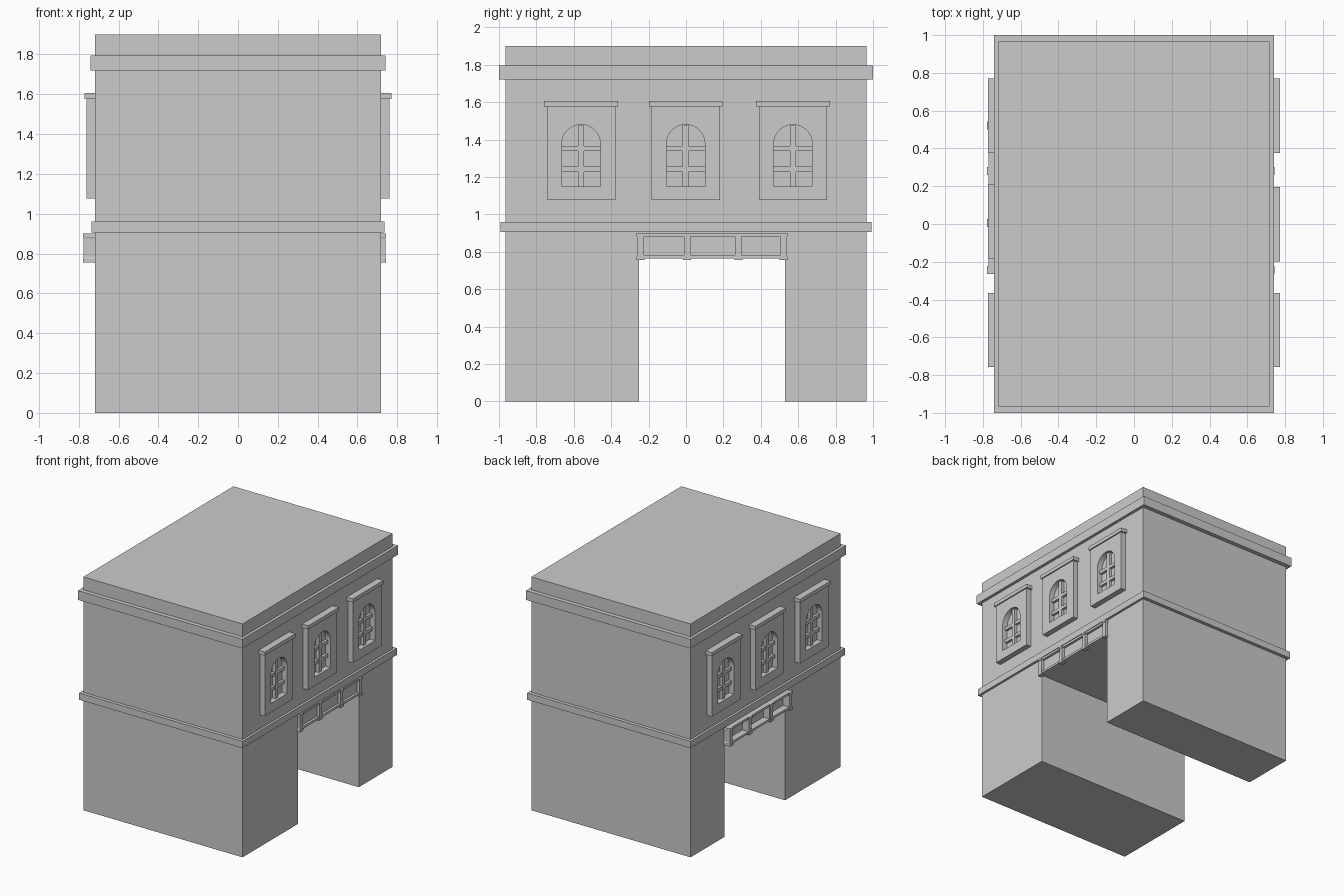
import bpy, bmesh, math

if "Cube" in bpy.data.objects:
    bpy.data.objects.remove(bpy.data.objects["Cube"])


def prism(name, outer, x0, x1, holes=()):
    """Extrude a (y, z) outline, optionally with holes, from x0 to x1."""
    bm = bmesh.new()
    loops = [[bm.verts.new((x0, y, z)) for y, z in pts] for pts in (outer, *holes)]
    if holes:
        edges = [bm.edges.new((l[i - 1], l[i])) for l in loops for i in range(len(l))]
        bmesh.ops.triangle_fill(bm, edges=edges, use_beauty=True)
    else:
        bm.faces.new(loops[0])
    ext = bmesh.ops.extrude_face_region(bm, geom=bm.faces[:], use_keep_orig=True)
    moved = [v for v in ext["geom"] if isinstance(v, bmesh.types.BMVert)]
    bmesh.ops.translate(bm, verts=moved, vec=(x1 - x0, 0, 0))
    bmesh.ops.recalc_face_normals(bm, faces=bm.faces[:])
    mesh = bpy.data.meshes.new(name)
    bm.to_mesh(mesh)
    bm.free()
    ob = bpy.data.objects.new(name, mesh)
    bpy.context.collection.objects.link(ob)
    return ob


def rect(y0, y1, z0, z1):
    return [(y0, z0), (y1, z0), (y1, z1), (y0, z1)]


WX, WY = 0.717, 0.965        # wall half sizes
GATE0, GATE1 = -0.25, 0.53   # passage sides

# main block with the passage cut through
prism("building_body", [(-WY, 0), (GATE0, 0), (GATE0, 0.765), (GATE1, 0.765),
                        (GATE1, 0), (WY, 0), (WY, 1.9), (-WY, 1.9)], -WX, WX)

# bands running around the walls
prism("cornice", rect(-1, 1, 1.72, 1.795), -0.741, 0.741)
prism("belt_course", rect(-0.993, 0.993, 0.905, 0.96), -0.736, 0.736)


def window(side, c, label):
    x = lambda v: side * v
    r, spring = 0.103, 1.377
    arch = [(c - r, 1.15), (c + r, 1.15)]
    arch += [(c + r * math.cos(math.pi * i / 16), spring + r * math.sin(math.pi * i / 16))
             for i in range(17)]
    prism(f"window_surround_{label}", rect(c - 0.183, c + 0.183, 1.077, 1.58),
          x(WX - 0.01), x(0.762), [arch])
    prism(f"window_cap_{label}", rect(c - 0.197, c + 0.197, 1.577, 1.607),
          x(WX - 0.01), x(0.772))
    # glazing bars
    prism(f"window_mullion_{label}", rect(c - 0.016, c + 0.016, 1.15, 1.478),
          x(WX - 0.01), x(0.742))
    for n, z in enumerate((1.227, 1.338)):
        prism(f"window_bar_{label}_{n}", rect(c - r, c + r, z, z + 0.028),
              x(WX - 0.01), x(0.738))


def lintel(side, depth, label):
    # panelled frame over the passage
    holes = [rect(a, b, 0.783, 0.882)
             for a, b in ((-0.225, -0.01), (0.024, 0.262), (0.298, 0.505))]
    prism(f"lintel_frame_{label}", rect(-0.255, 0.535, 0.765, 0.9),
          side * (WX - 0.01), side * (depth - 0.008), holes)
    # posts with flared head and foot
    for n, y in enumerate((-0.243, 0.006, 0.28, 0.522)):
        w, f = 0.016, 0.021
        prism(f"lintel_post_{label}_{n}",
              [(y - f, 0.755), (y + f, 0.755), (y + f, 0.77), (y + w, 0.783), (y + w, 0.875),
               (y + f, 0.888), (y + f, 0.9), (y - f, 0.9), (y - f, 0.888), (y - w, 0.875),
               (y - w, 0.783), (y - f, 0.77)],
              side * (WX - 0.01), side * (depth - 0.004))
        for part, z0, z1 in (("head", 0.882, 0.9), ("foot", 0.755, 0.775)):
            prism(f"lintel_{part}_{label}_{n}", rect(y - f, y + f, z0, z1),
                  side * (WX - 0.01), side * depth)


for side, name, depth, centres in ((1, "right", 0.744, (-0.561, -0.002, 0.572)),
                                   (-1, "left", 0.779, (-0.561, 0.014, 0.573))):
    lintel(side, depth, name)
    for i, c in enumerate(centres):
        window(side, c, f"{name}_{i}")
